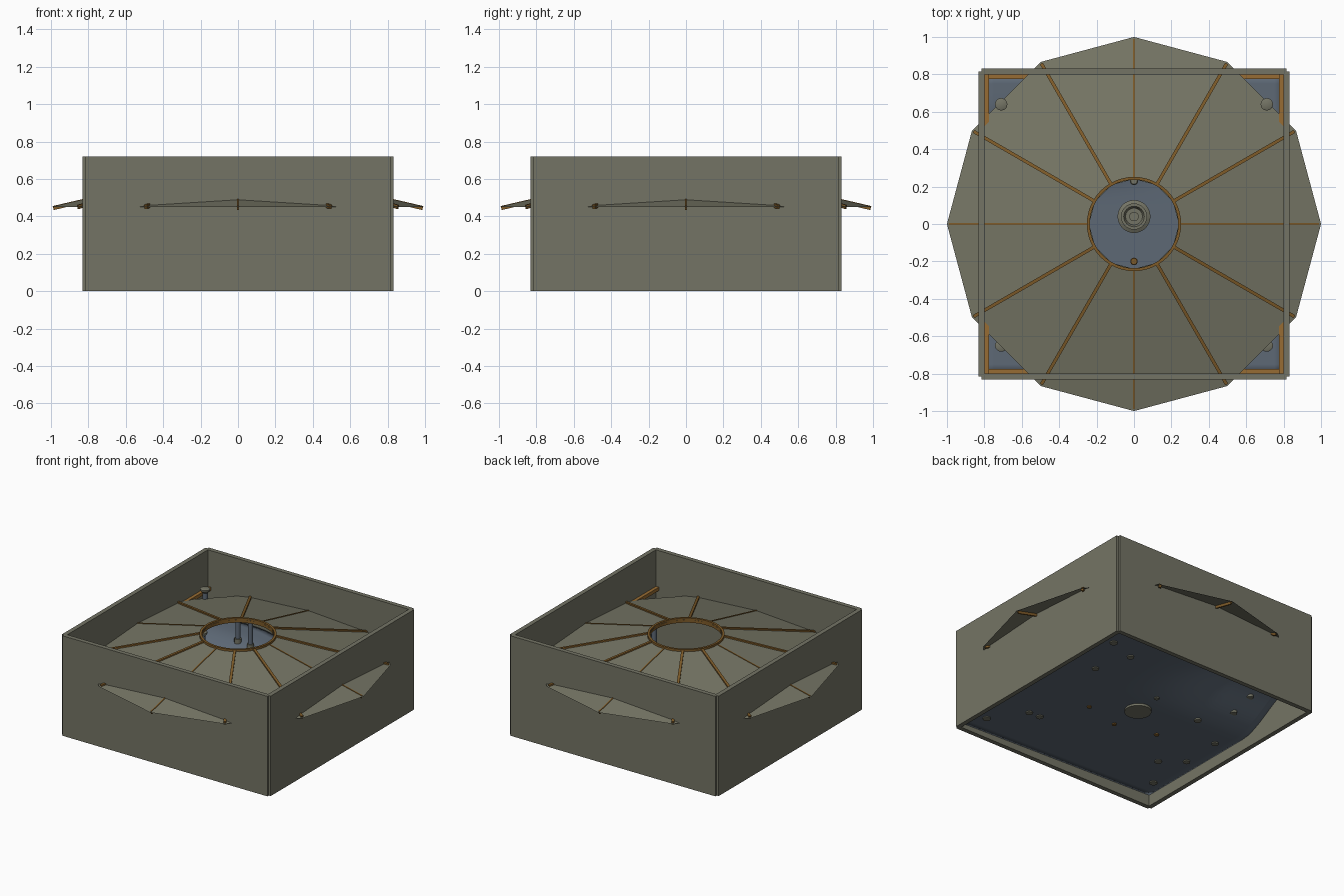
import bpy, bmesh, math
from mathutils import Matrix

cube = bpy.data.objects.get("Cube")
if cube:
    bpy.data.objects.remove(cube)


def material(name, rgb):
    m = bpy.data.materials.new(name)
    m.use_nodes = True
    m.diffuse_color = (*rgb, 1)
    bsdf = next(n for n in m.node_tree.nodes if n.type == 'BSDF_PRINCIPLED')
    bsdf.inputs["Base Color"].default_value = (*rgb, 1)
    return m


STONE = material("grey green stone", (0.175, 0.175, 0.13))
ROOF = material("olive roof", (0.18, 0.18, 0.13))
BRONZE = material("bronze", (0.31, 0.15, 0.033))
DARK_BRONZE = material("dark bronze", (0.21, 0.105, 0.022))
SLATE = material("slate blue", (0.11, 0.14, 0.18))


def finish(name, bm, mat, smooth=False):
    bmesh.ops.recalc_face_normals(bm, faces=bm.faces)
    mesh = bpy.data.meshes.new(name)
    bm.to_mesh(mesh)
    bm.free()
    ob = bpy.data.objects.new(name, mesh)
    bpy.context.collection.objects.link(ob)
    mesh.materials.append(mat)
    if smooth:
        bpy.ops.object.select_all(action='DESELECT')
        ob.select_set(True)
        bpy.context.view_layer.objects.active = ob
        bpy.ops.object.shade_smooth_by_angle(angle=math.radians(40))
    return ob


def add_box(bm, size, matrix):
    bmesh.ops.create_cube(bm, size=1, matrix=matrix @ Matrix.Diagonal((*size, 1)))


def lathe(name, profile, mat, at=(0, 0), segments=32, closed=False):
    """Spin a radius and height profile about an upright axis."""
    bm = bmesh.new()
    verts = [bm.verts.new((r, 0, z)) for r, z in profile]
    pairs = list(zip(verts, verts[1:]))
    if closed:
        pairs.append((verts[-1], verts[0]))
    edges = [bm.edges.new(p) for p in pairs]
    bmesh.ops.spin(bm, geom=verts + edges, axis=(0, 0, 1), cent=(0, 0, 0),
                   angle=math.tau, steps=segments, use_duplicate=False)
    bmesh.ops.remove_doubles(bm, verts=bm.verts, dist=0.0001)
    bmesh.ops.translate(bm, verts=bm.verts, vec=(*at, 0))
    return finish(name, bm, mat, True)


def ease(t):
    t = min(1, max(0, t))
    return t * t * (3 - 2 * t)


def floor_height(x, y):
    return 0.065 - 0.03 * x + 0.19 * ease((0.3 - x) / 0.7) * ease((y - 0.15) / 0.5)


# Four wall slabs, each with a bronze ledge inside
for i, side in enumerate(("left", "back", "right", "front")):
    spin = Matrix.Rotation(i * math.pi / 2, 4, 'Z')
    bm = bmesh.new()
    add_box(bm, (0.032, 1.632, 0.72), spin @ Matrix.Translation((0.816, 0, 0.36)))
    finish(f"{side}_wall", bm, STONE)
    ledge_z = 0.445 if i % 2 == 0 else 0.32
    bm = bmesh.new()
    add_box(bm, (0.024, 1.6, 0.025), spin @ Matrix.Translation((0.788, 0, ledge_z)))
    finish(f"{side}_ledge", bm, BRONZE)

# Gently sloping floor that climbs to a terrace in one back corner
bm = bmesh.new()
bmesh.ops.create_grid(bm, x_segments=32, y_segments=32, size=0.8)
for v in bm.verts:
    v.co.z = floor_height(v.co.x, v.co.y)
floor = finish("sloping_floor", bm, SLATE, True)
floor.modifiers.new("thickness", 'SOLIDIFY').thickness = 0.008

# Twelve-sided roof sheet with an open middle
RIM_Z, EYE_Z, EYE_R = 0.45, 0.627, 0.24


def roof_height(r):
    return RIM_Z + (EYE_Z - RIM_Z) * (1 - r) / (1 - EYE_R)


bm = bmesh.new()
bmesh.ops.create_cone(bm, cap_ends=False, segments=12, radius1=1, radius2=EYE_R,
                      depth=EYE_Z - RIM_Z,
                      matrix=Matrix.Translation((0, 0, (RIM_Z + EYE_Z) / 2)))
finish("roof", bm, ROOF)

# Roof ribs along the ridges, with slim fins on the main axes
slope = math.atan2(EYE_Z - RIM_Z, 1 - EYE_R)
mid_r = (0.99 + EYE_R) / 2
bm = bmesh.new()
for i in range(12):
    width, drop = (0.009, 0.008) if i % 3 == 0 else (0.018, 0.002)
    add_box(bm, (0.765, width, 0.022),
            Matrix.Rotation(i * math.pi / 6, 4, 'Z')
            @ Matrix.Translation((mid_r, 0, roof_height(mid_r) - drop))
            @ Matrix.Rotation(slope, 4, 'Y'))
finish("roof_ribs", bm, DARK_BRONZE)

# Bronze collar round the roof opening
lathe("opening_collar", [(0.236, 0.605), (0.252, 0.605), (0.252, 0.638), (0.236, 0.638)],
      DARK_BRONZE, segments=48, closed=True)

# Tiered pedestal under the opening
lathe("pedestal", [(0, 0.04), (0.088, 0.04), (0.088, 0.14), (0.05, 0.16),
                   (0.04, 0.24), (0.07, 0.28), (0.07, 0.3), (0.055, 0.3),
                   (0.045, 0.28), (0.025, 0.28), (0.025, 0.34), (0, 0.34)],
      STONE, at=(0, 0.04))


# Capped posts standing through the floor
def post(name, x, y, top, radius, cap_mat):
    low = floor_height(x, y) - 0.014
    lathe(name + "_stem", [(0, low), (radius * 0.55, low), (radius * 0.55, top - 0.015),
                           (0, top - 0.015)], SLATE, (x, y), 12)
    lathe(name + "_foot", [(0, low - 0.002), (radius * 0.8, low - 0.002),
                           (radius * 0.8, low + 0.04), (0, low + 0.04)], cap_mat, (x, y), 12)
    lathe(name + "_cap", [(0, top - 0.03), (radius * 0.6, top - 0.03), (radius, top - 0.015),
                          (radius, top - 0.004), (radius * 0.8, top), (0, top)],
          cap_mat, (x, y), 20)


for side, sx in (("left", 1), ("right", -1)):
    post(f"back_{side}_post", sx * 0.71, 0.64, 0.53, 0.033, STONE)
    post(f"front_{side}_post", sx * 0.71, -0.65, 0.4, 0.033, STONE)

# Low bronze posts round the pedestal and one tall post behind it
post("back_inner_post", 0, 0.23, 0.45, 0.022, STONE)
for name, x, y in (("front", 0, -0.2), ("left", 0.28, -0.12), ("right", -0.31, -0.14)):
    post(name + "_inner_post", x, y, 0.18, 0.02, DARK_BRONZE)

# Tall posts at the back and sides, short ones near the front
spots = [(-0.3, 0.57), (-0.4, 0.57), (-0.61, 0.45), (-0.58, 0.32), (-0.69, 0),
         (-0.4, 0.17), (0.5, 0.56), (0.58, 0.3),
         (-0.55, -0.41), (-0.7, -0.3), (0.54, -0.42), (0.45, -0.42)]
for i, (x, y) in enumerate(spots):
    top = min(0.48, roof_height(math.hypot(x, y)) - 0.05) if y >= 0 else 0.18
    post(f"floor_post_{i + 1}", x, y, top, 0.03, STONE)
